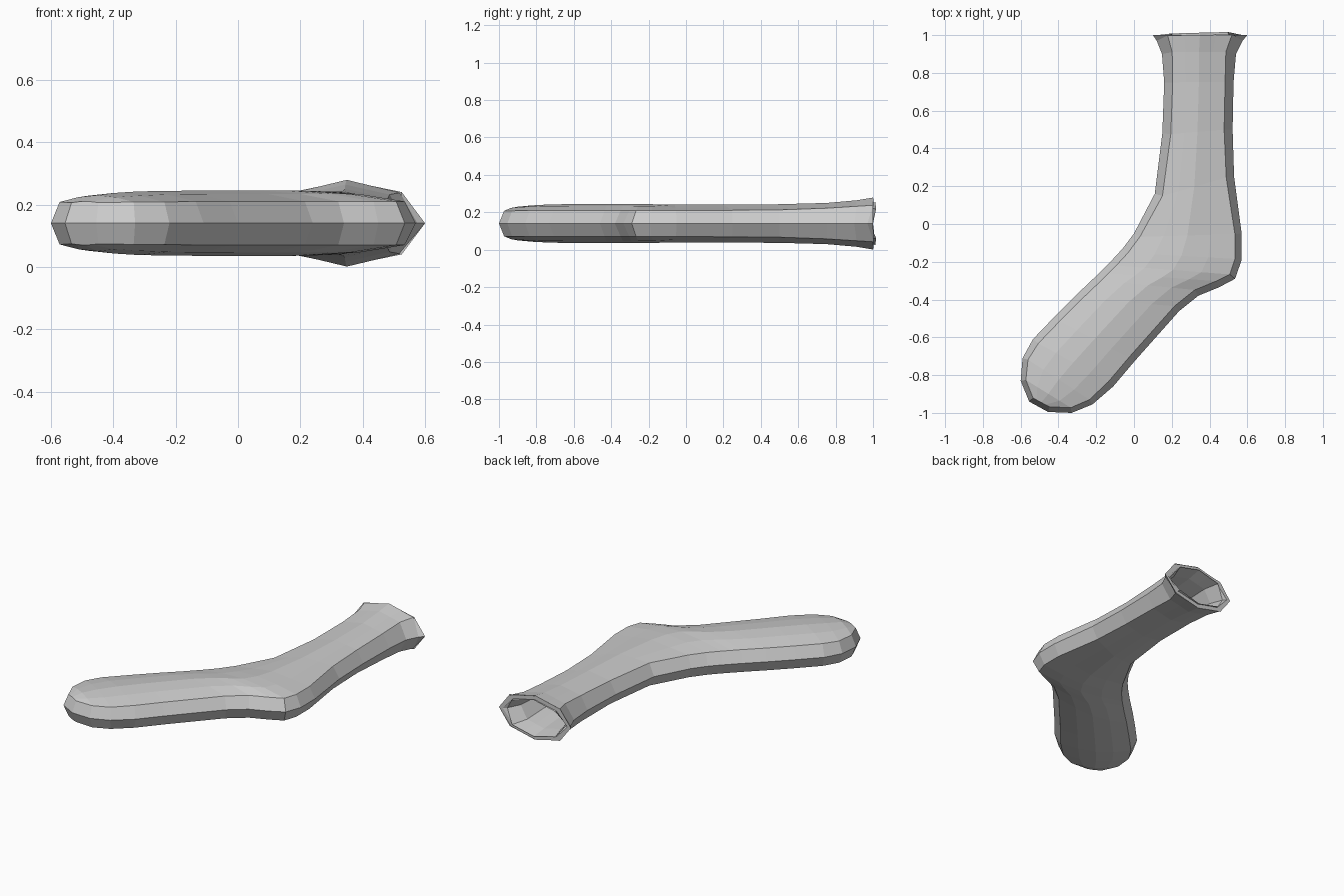
import bpy, bmesh
from mathutils import Vector

if "Cube" in bpy.data.objects:
    bpy.data.objects.remove(bpy.data.objects["Cube"])

MID = 0.14  # height of the flat sock's middle plane

# Stations from cuff to toe: left xy, right xy, edge inset, edge half height, ridge half height
stations = [
    (.10, 1.0, .60, 1.0, .075, .100, .136),
    (.12, .97, .575, .97, .065, .098, .139),
    (.148, .90, .54, .90, .055, .092, .124),
    (.16, .75, .527, .75, .045, .082, .110),
    (.15, .48, .522, .50, .045, .073, .103),
    (.11, .16, .53, .25, .042, .071, .102),
    (.00, -.05, .57, -.05, .036, .070, .102),
    (-.06, -.13, .57, -.19, .036, .070, .103),
    (-.12, -.195, .535, -.29, .036, .070, .104),
    (-.16, -.235, .45, -.335, .036, .070, .105),
    (-.20, -.275, .34, -.38, .036, .070, .105),
    (-.30, -.37, .24, -.46, .036, .070, .105),
    (-.42, -.49, .00, -.73, .036, .070, .104),
    (-.535, -.61, -.11, -.86, .036, .070, .102),
    (-.59, -.71, -.22, -.955, .030, .068, .097),
    (-.60, -.83, -.33, -1.0, .028, .068, .090),
    (-.555, -.94, -.455, -.995, .028, .066, .070),
]
n = len(stations)

# Whole outline as one polyline, used to get the inward normals
outline = [Vector(s[0:2]) for s in stations] + [Vector(s[2:4]) for s in reversed(stations)]


def inward(i):
    a, b = outline[max(i - 1, 0)], outline[min(i + 1, 2 * n - 1)]
    t = (b - a).normalized()
    if i in (0, 2 * n - 1):
        t = Vector((0, -1 if i == 0 else 1))
    return Vector((-t.y, t.x))


def section(i, shrink=0.0):
    """Twelve-sided cross-section, shrunk inward for the lining."""
    _, _, _, _, inset, edge_h, ridge_h = stations[i]
    j = 2 * n - 1 - i
    l, r = outline[i] + inward(i) * shrink, outline[j] + inward(j) * shrink
    li, ri = l + inward(i) * inset, r + inward(j) * inset
    mid = (li + ri) / 2
    e, h = edge_h - shrink * .8, ridge_h - shrink
    q = e + (h - e) * (.7 if i > 6 else .5)
    top = [(li, e), ((li + mid) / 2, q), (mid, h), ((ri + mid) / 2, q), (ri, e)]
    pts = [(l, 0)] + top + [(r, 0)] + [(p, -z) for p, z in reversed(top)]
    return [(p.x, p.y, MID + z) for p, z in pts]


bm = bmesh.new()


def add_ring(points):
    return [bm.verts.new(p) for p in points]


def bridge(a, b):
    for k in range(12):
        m = (k + 1) % 12
        bm.faces.new((a[k], a[m], b[m], b[k]))


# Outer knit, lofted from cuff to toe
rings = [add_ring(section(i)) for i in range(n)]
for a, b in zip(rings, rings[1:]):
    bridge(a, b)
toe = rings[-1]
bm.faces.new(toe[0:7])
bm.faces.new([toe[6]] + toe[7:] + [toe[0]])

# Cuff rim and hollow lining
previous = rings[0]
for i in range(n - 4):
    inner = add_ring(section(i, .025))
    bridge(previous, inner)
    previous = inner
bm.faces.new(previous)

bmesh.ops.recalc_face_normals(bm, faces=bm.faces)
mesh = bpy.data.meshes.new("sock")
bm.to_mesh(mesh)
bm.free()
sock = bpy.data.objects.new("sock", mesh)
bpy.context.collection.objects.link(sock)
